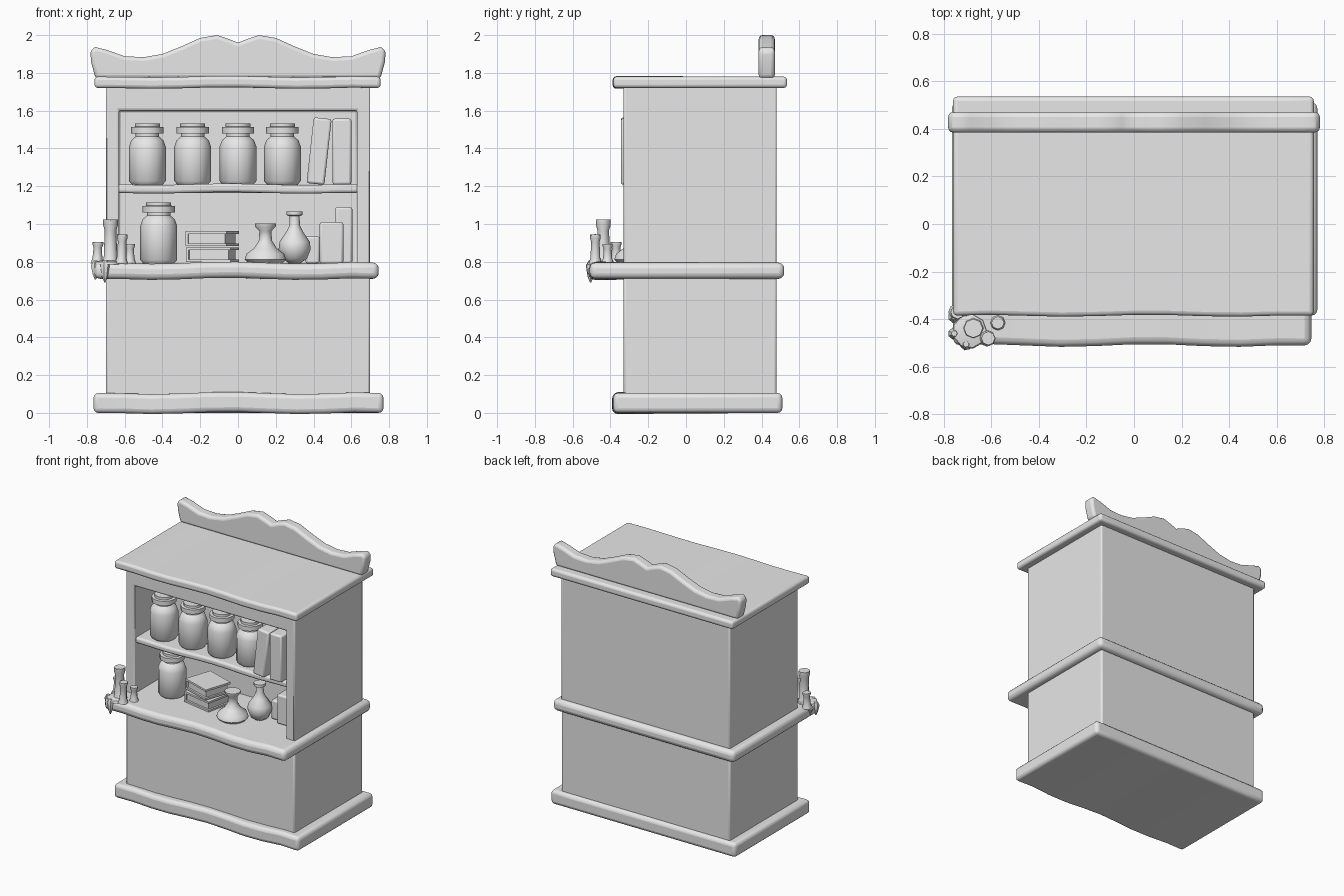
import bpy, bmesh, math
from mathutils import Matrix

old = bpy.data.objects.get("Cube")
if old:
    bpy.data.objects.remove(old, do_unlink=True)

grey = bpy.data.materials.new("plain_grey")
grey.use_nodes = True
COLOUR = (0.8, 0.8, 0.8, 1)
grey.diffuse_color = COLOUR
grey.node_tree.nodes["Principled BSDF"].inputs["Base Color"].default_value = COLOUR


def finish(name, bm, bevel=0, segments=2, angle=40):
    """Turn a bmesh into a shaded object, optionally with rounded edges."""
    bmesh.ops.recalc_face_normals(bm, faces=bm.faces[:])
    mesh = bpy.data.meshes.new(name)
    bm.to_mesh(mesh)
    bm.free()
    mesh.materials.append(grey)
    obj = bpy.data.objects.new(name, mesh)
    bpy.context.collection.objects.link(obj)
    if bevel:
        mod = obj.modifiers.new("round_edges", "BEVEL")
        mod.width, mod.segments = bevel, segments
        mod.limit_method, mod.angle_limit = "ANGLE", math.radians(50)
    bpy.ops.object.select_all(action="DESELECT")
    obj.select_set(True)
    bpy.context.view_layer.objects.active = obj
    bpy.ops.object.shade_smooth_by_angle(angle=math.radians(angle))
    return obj


def add_box(bm, x, y, z):
    """Add a box spanning three (low, high) ranges."""
    mid = [(a + b) / 2 for a, b in (x, y, z)]
    size = [b - a for a, b in (x, y, z)]
    mat = Matrix.Translation(mid) @ Matrix.Diagonal((*size, 1))
    return bmesh.ops.create_cube(bm, size=1, matrix=mat)["verts"]


def board(name, x, y, z, bevel=0.025, wave=0.006):
    """Hand-hewn board with slightly wavy long edges."""
    bm = bmesh.new()
    add_box(bm, x, y, z)
    long_edges = [e for e in bm.edges
                  if abs(e.verts[0].co.x - e.verts[1].co.x) > 0.1]
    bmesh.ops.subdivide_edges(bm, edges=long_edges, cuts=9)
    for v in bm.verts:
        if x[0] + 0.01 < v.co.x < x[1] - 0.01 and v.co.y < 0:
            v.co.y += wave * math.sin(9 * v.co.x + 1)
            v.co.z += wave * math.sin(8 * v.co.x + 2)
    return finish(name, bm, bevel, 3, 50)


def lathe(name, profile, place, sides=12, tilt=0):
    """Revolve (radius, height) points around an upright axis."""
    bm = bmesh.new()
    rings = []
    for r, h in profile:
        rings.append([bm.verts.new((r * math.cos(math.tau * i / sides),
                                    r * math.sin(math.tau * i / sides), h))
                      for i in range(sides)])
    for low, high in zip(rings, rings[1:]):
        for i in range(sides):
            j = (i + 1) % sides
            bm.faces.new((low[i], low[j], high[j], high[i]))
    bm.faces.new(rings[0])
    bm.faces.new(rings[-1])
    obj = finish(name, bm, angle=45)
    obj.location = place
    obj.rotation_euler.y = tilt
    return obj


# Cabinet carcass: lower cupboard and upper case with a sunken recess
bm = bmesh.new()
add_box(bm, (-0.7, 0.7), (-0.33, 0.48), (0.05, 0.75))
finish("lower_cupboard", bm, 0.012)

bm = bmesh.new()
add_box(bm, (-0.7, 0.7), (-0.33, 0.48), (0.75, 1.74))
front = min(bm.faces, key=lambda f: f.calc_center_median().y)
bmesh.ops.inset_individual(bm, faces=[front], thickness=0.05)
for v in front.verts:
    v.co.x = math.copysign(0.63, v.co.x)
    v.co.z = 0.77 if v.co.z < 1.2 else 1.6
recess = bmesh.ops.extrude_discrete_faces(bm, faces=[front])["faces"][0]
for v in recess.verts:
    v.co.y = 0.08
finish("upper_case", bm, 0.012)

# Mouldings, counter and shelf
board("base_plinth", (-0.765, 0.77), (-0.385, 0.51), (0, 0.105)).data.transform(
    Matrix.Identity(4))
board("counter", (-0.76, 0.745), (-0.51, 0.52), (0.71, 0.795), 0.03)
board("top_slab", (-0.76, 0.755), (-0.385, 0.535), (1.72, 1.78), 0.018, 0.004)
board("middle_shelf", (-0.64, 0.64), (-0.31, 0.09), (1.165, 1.21), 0.015, 0.004)

# Scalloped crest on the roof, half outline mirrored about the centre
half = [(0, 1.96), (0.05, 1.98), (0.11, 2.0), (0.2, 1.985), (0.3, 1.94),
        (0.4, 1.9), (0.5, 1.883), (0.6, 1.888), (0.69, 1.92), (0.755, 1.937),
        (0.782, 1.92), (0.778, 1.86), (0.755, 1.77)]
outline = half + [(-x, z) for x, z in reversed(half[1:])]
bm = bmesh.new()
crest = bm.faces.new([bm.verts.new((x, 0.385, z)) for x, z in outline])
grown = bmesh.ops.extrude_face_region(bm, geom=[crest])["geom"]
bmesh.ops.translate(bm, vec=(0, 0.085, 0),
                    verts=[g for g in grown if isinstance(g, bmesh.types.BMVert)])
finish("roof_crest", bm, 0.02, 3, 50)

# Stoppered jars
JAR = [(0.08, 0), (0.098, 0.02), (0.098, 0.2), (0.085, 0.235), (0.062, 0.255),
       (0.062, 0.27), (0.086, 0.272), (0.086, 0.305), (0.066, 0.307),
       (0.066, 0.325)]
for i, x in enumerate((-0.48, -0.24, 0, 0.235)):
    lathe(f"upper_jar_{i + 1}", JAR, (x, -0.19, 1.208))
lathe("lower_jar", JAR, (-0.42, -0.18, 0.79))

# Flasks
lathe("wide_flask", [(0.09, 0), (0.11, 0.02), (0.1, 0.05), (0.06, 0.08),
                     (0.035, 0.12), (0.032, 0.17), (0.055, 0.195),
                     (0.055, 0.21)], (0.145, -0.27, 0.792))
lathe("round_flask", [(0.03, 0), (0.065, 0.025), (0.085, 0.075), (0.08, 0.115),
                      (0.045, 0.165), (0.028, 0.2), (0.026, 0.25),
                      (0.042, 0.255), (0.042, 0.275)], (0.3, -0.17, 0.792))


def book(name, size, place, turn):
    """Lying book: two covers, a spine at -x and recessed pages."""
    w, d, h = (s / 2 for s in size)
    t = 0.014
    bm = bmesh.new()
    add_box(bm, (-w, w), (-d, d), (h - t, h))
    add_box(bm, (-w, w), (-d, d), (-h, t - h))
    add_box(bm, (-w, t - w), (-d, d), (t - h, h - t))
    add_box(bm, (t - w, w - t), (t - d, d - t), (t - h, h - t))
    obj = finish(name, bm, angle=30)
    obj.location = place
    obj.rotation_euler = turn
    return obj


# Books: a lying pair, two upright above, three in the lower corner
book("lying_book_bottom", (0.24, 0.22, 0.078), (-0.135, -0.16, 0.837), (0, 0, -0.2))
book("lying_book_top", (0.23, 0.21, 0.078), (-0.137, -0.16, 0.923), (0, 0, -0.32))
STAND = math.pi / 2


def upright(name, x, y, z, width, height, depth, lean=0):
    """Closed book standing on its end, spine toward the front."""
    bm = bmesh.new()
    add_box(bm, (-width / 2, width / 2), (-depth / 2, depth / 2), (0, height))
    obj = finish(name, bm, 0.012, 2)
    obj.location = (x, y, z)
    obj.rotation_euler.y = lean


upright("leaning_book", 0.41, -0.22, 1.212, 0.095, 0.35, 0.25, 0.11)
upright("standing_book", 0.55, -0.22, 1.208, 0.1, 0.35, 0.25)
upright("corner_book_1", 0.395, -0.03, 0.79, 0.075, 0.145, 0.18)
upright("corner_book_2", 0.495, -0.06, 0.79, 0.125, 0.22, 0.2)
upright("corner_book_3", 0.56, 0.0, 0.79, 0.09, 0.3, 0.14)

# Candles on the right front corner of the counter, as (x, y, radius, height)
for i, (x, y, r, h) in enumerate([(-0.675, -0.438, 0.036, 0.235),
                                  (-0.617, -0.48, 0.026, 0.155),
                                  (-0.572, -0.415, 0.024, 0.105),
                                  (-0.745, -0.37, 0.026, 0.115)]):
    lathe(f"candle_{i + 1}", [(r * 1.35, 0), (r, 0.03), (r * 0.85, h * 0.75),
                              (r * 1.1, h * 0.88), (r * 1.1, h)],
          (x, y, 0.79), 8, 0.03 * (i % 2))

# Melted wax pooled around the candles and dripping over the edge
lathe("wax_pool", [(0.075, 0), (0.07, 0.015), (0.04, 0.022)],
      (-0.69, -0.45, 0.785), 9)
for i, (x, y, h) in enumerate([(-0.705, -0.505, 0.1), (-0.755, -0.46, 0.085),
                               (-0.755, -0.39, 0.06)]):
    lathe(f"wax_drip_{i + 1}", [(0.003, -h), (0.016, 0.03 - h), (0.026, -0.01),
                                (0.012, 0.016)], (x, y, 0.79), 7)
